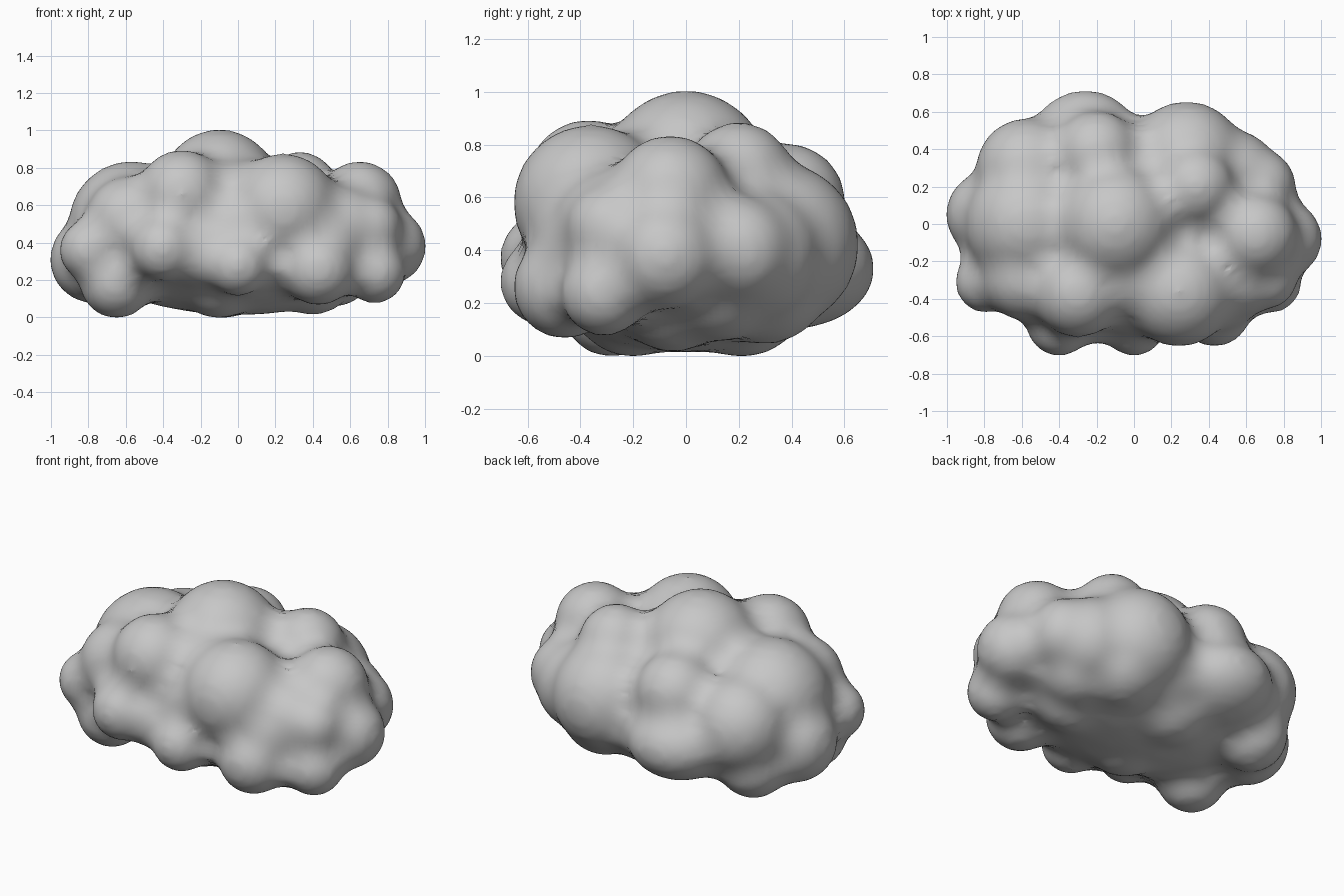
import bpy
import bmesh
from mathutils import Matrix

default_cube = bpy.data.objects.get("Cube")
if default_cube:
    bpy.data.objects.remove(default_cube, do_unlink=True)

# Puffs are swollen by PAD, fused, then shrunk by INSET so that valleys fill in
PAD = .06
INSET = .05

# Round puffs grouped by region: x, y, z, radius
PUFFS = {
    "crown": [
        (-.1, 0, .69, .31),
        (-.3, -.37, .66, .23),
        (-.03, -.27, .63, .21),
        (.24, -.36, .58, .29),
        (.33, .2, .68, .2),
        (-.2, .38, .58, .22),
    ],
    "left_end": [
        (.65, -.06, .61, .22),
        (.8, -.08, .38, .2),
        (.66, .2, .4, .2),
        (.73, -.31, .24, .16),
        (.7, -.28, .48, .17),
        (.55, -.27, .47, .23),
    ],
    "right_end": [
        (-.57, 0, .5, .33),
        (-.77, .05, .31, .23),
        (-.57, .29, .45, .27),
        (-.79, -.31, .36, .16),
        (-.65, -.28, .19, .19),
        (-.58, -.28, .52, .23),
        (-.63, .25, .22, .2),
    ],
    "front": [
        (0, -.54, .28, .16),
        (.43, -.46, .26, .19),
        (-.4, -.53, .37, .17),
        (-.2, -.44, .35, .19),
        (0, -.33, .45, .27),
        (.45, -.33, .4, .24),
    ],
    "back": [
        (.28, .34, .42, .31),
        (.52, .25, .38, .25),
    ],
    "underside": [
        (-.1, -.2, .24, .24),
        (-.08, .21, .26, .26),
        (.4, -.05, .25, .23),
        (.5, .13, .3, .24),
        (.33, .3, .29, .24),
    ],
}

# Stretched masses that fill the middle: centre, radii
MASSES = {
    "core": ((0, 0, .45), (.8, .54, .31)),
    "belly": ((0, 0, .32), (.8, .57, .3)),
    "back_bulge": ((-.26, .41, .33), (.3, .3, .22)),
}


def add_ball(mesh, centre, radii):
    """Add one swollen ball to the shared mesh."""
    padded = [radius + PAD for radius in radii]
    placement = Matrix.Translation(centre) @ Matrix.Diagonal((*padded, 1))
    bmesh.ops.create_icosphere(mesh, subdivisions=3, radius=1, matrix=placement)


def make_material(name, colour):
    material = bpy.data.materials.new(name)
    material.use_nodes = True
    material.diffuse_color = colour
    shader = next(n for n in material.node_tree.nodes if n.type == 'BSDF_PRINCIPLED')
    shader.inputs["Base Color"].default_value = colour
    return material


# All the masses and puffs in one mesh
bm = bmesh.new()
for centre, radii in MASSES.values():
    add_ball(bm, centre, radii)
for region in PUFFS.values():
    for x, y, z, radius in region:
        add_ball(bm, (x, y, z), (radius, radius, radius))
mesh = bpy.data.meshes.new("cloud")
bm.to_mesh(mesh)
bm.free()
cloud = bpy.data.objects.new("cloud", mesh)
bpy.context.collection.objects.link(cloud)

# Pale surface
mesh.materials.append(make_material("pale_grey", (.57, .57, .57, 1)))

# Fuse the puffs into one skin
fuse = cloud.modifiers.new("fuse", 'REMESH')
fuse.mode = 'VOXEL'
fuse.voxel_size = .03
fuse.use_smooth_shade = True

# Soften the valleys between them
soften = cloud.modifiers.new("soften", 'SMOOTH')
soften.factor = .5
soften.iterations = 12

# Draw the skin back in to its true size
shrink = cloud.modifiers.new("shrink", 'DISPLACE')
shrink.direction = 'NORMAL'
shrink.mid_level = 0
shrink.strength = -INSET

# Even out the surface
relax = cloud.modifiers.new("relax", 'SMOOTH')
relax.factor = .5
relax.iterations = 4
